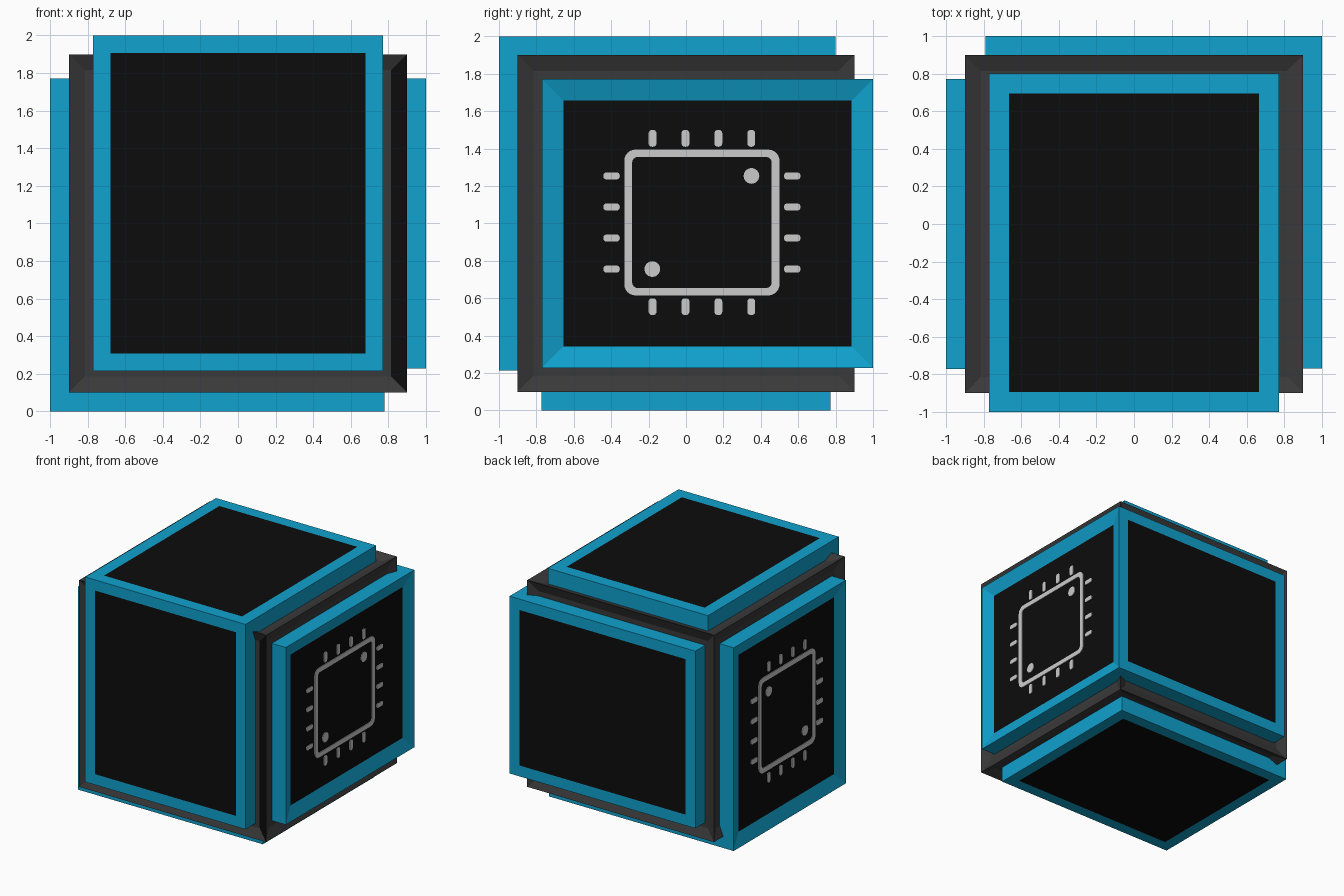
import bpy, bmesh, math
from mathutils import Vector

if "Cube" in bpy.data.objects:
    bpy.data.objects.remove(bpy.data.objects["Cube"])

CENTRE = Vector((0, 0, 1))
X, Y, Z = Vector((1, 0, 0)), Vector((0, 1, 0)), Vector((0, 0, 1))


def material(name, rgb):
    m = bpy.data.materials.new(name)
    m.diffuse_color = (*rgb, 1)
    m.use_nodes = True
    m.node_tree.nodes["Principled BSDF"].inputs["Base Color"].default_value = m.diffuse_color
    return m


GREY = material("dark grey", (0.042, 0.042, 0.042))
BLUE = material("bright blue", (0.005, 0.36, 0.62))
BLACK = material("black", (0.0036, 0.0036, 0.0036))
LIGHT = material("light grey", (0.60, 0.60, 0.60))


def finish(bm, name, mats):
    bmesh.ops.recalc_face_normals(bm, faces=bm.faces[:])
    mesh = bpy.data.meshes.new(name)
    bm.to_mesh(mesh)
    bm.free()
    for m in mats:
        mesh.materials.append(m)
    ob = bpy.data.objects.new(name, mesh)
    bpy.context.collection.objects.link(ob)
    return ob


# Core cube with slightly dished sides
def core():
    bm = bmesh.new()
    bmesh.ops.create_cube(bm, size=1.8)
    bmesh.ops.translate(bm, verts=bm.verts[:], vec=CENTRE)
    bmesh.ops.inset_individual(bm, faces=bm.faces[:], thickness=0.12, depth=-0.035)
    for f in bm.faces:
        c = f.calc_center_median()
        # the right-hand border of the front is black
        if c.y < -0.86 and c.x > 0.8 and abs(c.z - 1) < 0.1:
            f.material_index = 1
    finish(bm, "core_cube", [GREY, BLACK])


# Framed panel: n points outward, u points to the edge shared with its partner
def panel(name, n, u, v, umin, inset, recess):
    bm = bmesh.new()

    def loop(u0, u1, w, h):
        return [bm.verts.new(CENTRE + n * h + u * a + v * b)
                for a, b in ((u0, -w), (u1, -w), (u1, w), (u0, w))]

    back = loop(umin, 0.85, 0.772, 0.85)      # mitred where two panels meet
    outer = loop(umin, 1.0, 0.772, 1.0)
    inner = loop(umin + inset, 1 - inset, 0.772 - inset, 1 - recess)
    bm.faces.new(back)
    for a, b in ((back, outer), (outer, inner)):
        for i in range(4):
            j = (i + 1) % 4
            bm.faces.new((a[i], a[j], b[j], b[i]))
    bm.faces.new(inner).material_index = 1
    finish(bm, name, [BLUE, BLACK])


def rounded(cu, cv, hu, hv, r, seg=6):
    pts = []
    for k, (su, sv) in enumerate(((1, 1), (-1, 1), (-1, -1), (1, -1))):
        for i in range(seg + 1):
            a = math.pi / 2 * (k + i / seg)
            pts.append((cu + su * (hu - r) + r * math.cos(a),
                        cv + sv * (hv - r) + r * math.sin(a)))
    return pts


# Thin chip symbol lying on a recessed panel
def chip(name, n, u, v, base):
    bm = bmesh.new()
    cu, cv = 0.085, 0.005

    def verts(pts):
        return [bm.verts.new(CENTRE + n * base + u * a + v * b) for a, b in pts]

    # outline
    o = verts(rounded(cu, cv, 0.415, 0.39, 0.06))
    i = verts(rounded(cu, cv, 0.373, 0.35, 0.03))
    for k in range(len(o)):
        j = (k + 1) % len(o)
        bm.faces.new((o[k], o[j], i[j], i[k]))
    # pins
    for k in (-1.5, -0.5, 0.5, 1.5):
        for s in (-1, 1):
            bm.faces.new(verts(rounded(cu + k * 0.176, cv + s * 0.45, 0.021, 0.045, 0.018)))
            bm.faces.new(verts(rounded(cu + s * 0.483, cv + k * 0.166, 0.044, 0.019, 0.017)))
    # corner dots
    for s in (-1, 1):
        bm.faces.new(verts(rounded(cu + s * 0.265, cv + s * 0.249, 0.042, 0.042, 0.042)))
    ext = bmesh.ops.extrude_face_region(bm, geom=bm.faces[:], use_keep_orig=True)
    moved = [g for g in ext["geom"] if isinstance(g, bmesh.types.BMVert)]
    bmesh.ops.translate(bm, verts=moved, vec=n * 0.006)
    finish(bm, name, [LIGHT])


core()
# Three pairs of panels, each pair sharing one edge
panel("front_panel", -Y, Z, X, -0.785, 0.093, 0)
panel("top_panel", Z, -Y, X, -0.80, 0.107, 0)
panel("back_panel", Y, X, Z, -0.79, 0.095, 0)
panel("bottom_panel", -Z, -X, Y, -0.78, 0.10, 0)
panel("right_panel", X, Y, Z, -0.77, 0.115, 0.035)
panel("left_panel", -X, -Z, -Y, -0.77, 0.115, 0.035)
chip("right_chip", X, Y, Z, 0.965)
chip("left_chip", -X, -Z, -Y, 0.965)
